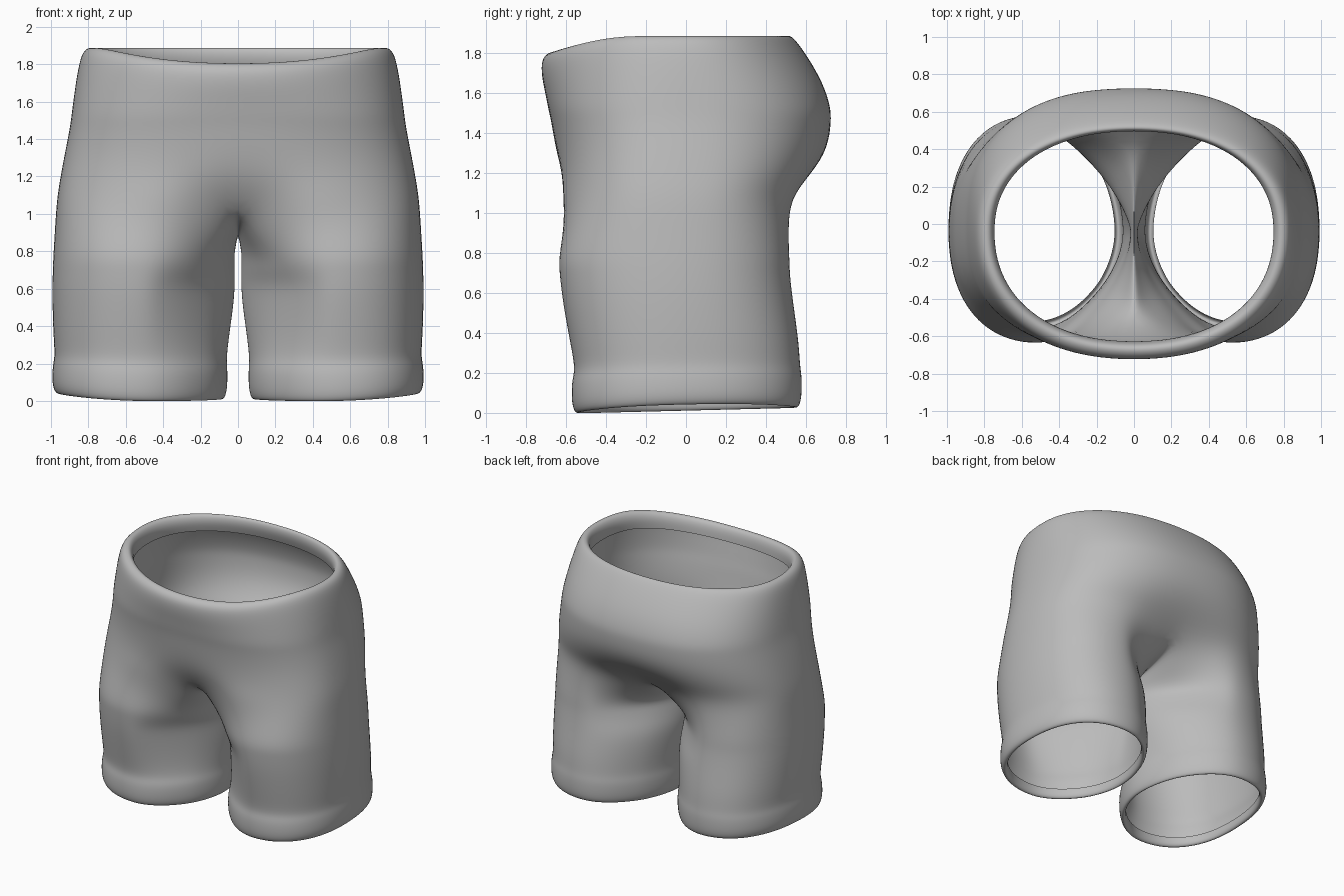
import bpy, bmesh, math
from math import cos, sin, pi, exp, radians

if "Cube" in bpy.data.objects:
    bpy.data.objects.remove(bpy.data.objects["Cube"])

N, K = 18, 8          # points on the half torso ring / along the crotch seam


def spow(v, e):
    return math.copysign(abs(v) ** e, v)


def oval(a, cx, hw, yf, yb, p):
    """Point on a superellipse with separate front and back depth."""
    yc = -0.04
    s = spow(sin(a), 2 / p)
    return cx + hw * spow(cos(a), 2 / p), yc + s * ((yb - yc) if s > 0 else (yc - yf))


def torso_row(z, hw, yf, yb, p, recess=0.0):
    row = []
    for i in range(N + 1):
        x, y = oval(-pi / 2 + pi * i / N, 0, hw, yf, yb, p)
        if i in (0, N):
            x = 0.0
        g = recess * exp(-(x / (0.22 if y < 0 else 0.32)) ** 2)
        # front of the waist dips
        w = min(1, max(0, (z - 1.5) / 0.3))
        dip = w * 0.09 * (max(0, -y - 0.28) / 0.42) ** 1.6
        row.append((x, y - math.copysign(g, y), z - dip - g * 0.3))
    return row


def leg_row(z, xin, xout, yf, yb, pf, pb):
    """pf and pb: roundness of the inner front and inner back quarter."""
    cx, hw = (xin + xout) / 2, (xout - xin) / 2
    angles = [radians(-140 + 280 * i / N) for i in range(N + 1)]
    angles += [radians(140 + 80 * j / K) for j in range(1, K)]
    row = []
    for a in angles:
        p = 2.3 if cos(a) > 0 else (pb if sin(a) > 0 else pf)
        x, y = oval(a, cx, hw, yf, yb, p)
        # hem tilts up to the outside and back
        w = max(0, 1 - z / 0.5)
        tilt = 0.025 * (y + 0.5) + 0.035 * max(0, (x - 0.4) / 0.6) ** 2
        row.append((x, y, z + w * tilt))
    return row


# waist lip (inside), rim, waistband, seat
torso = [torso_row(*r) for r in [
    (1.76, 0.755, -0.63, 0.52, 2.2),
    (1.83, 0.745, -0.635, 0.495, 2.2),
    (1.88, 0.765, -0.655, 0.50, 2.2),
    (1.893, 0.795, -0.69, 0.52, 2.2),
    (1.87, 0.835, -0.728, 0.55, 2.2),
    (1.78, 0.858, -0.726, 0.615, 2.25),
    (1.65, 0.878, -0.708, 0.69, 2.35),
    (1.53, 0.893, -0.692, 0.728, 2.45),
    (1.46, 0.902, -0.677, 0.730, 2.45),
    (1.33, 0.928, -0.656, 0.715, 2.45),
    (1.20, 0.952, -0.645, 0.658, 2.55, 0.03),
]]
# leg tops: half torso ring closed by the crotch seam
top = torso_row(1.08, 0.972, -0.655, 0.59, 2.6, 0.15)
back, front = top[N], top[0]
for j in range(1, K):
    t = j / K
    top.append((0.0, back[1] + (front[1] - back[1]) * t,
                back[2] + (front[2] - back[2]) * t - 0.145 * sin(pi * t)))

# legs, hem band, hem lip turned inside
legs = [leg_row(*r) for r in [
    (0.78, 0.018, 0.992, -0.645, 0.525, 1.8, 1.35),
    (0.70, 0.014, 0.995, -0.640, 0.527, 1.6, 1.4),
    (0.62, 0.014, 0.997, -0.632, 0.535, 1.4, 1.5),
    (0.52, 0.020, 0.997, -0.618, 0.548, 1.4, 1.7),
    (0.34, 0.046, 0.992, -0.584, 0.572, 1.55, 1.8),
    (0.215, 0.060, 0.983, -0.560, 0.578, 1.75, 1.85),
    (0.165, 0.054, 0.995, -0.578, 0.587, 1.85, 1.9),
    (0.06, 0.054, 1.0, -0.58, 0.587, 1.85, 1.9),
    (0.003, 0.068, 0.985, -0.566, 0.575, 1.85, 1.9),
    (-0.006, 0.088, 0.962, -0.542, 0.552, 1.85, 1.9),
    (0.02, 0.104, 0.946, -0.524, 0.536, 1.85, 1.9),
    (0.07, 0.100, 0.95, -0.527, 0.54, 1.85, 1.9),
]]
blend = [tuple((a + b) / 2 for a, b in zip(p, q)) for p, q in zip(top, legs[0])]

bm = bmesh.new()


def add(row):
    return [bm.verts.new(p) for p in row]


def skin(upper, lower, closed):
    n = len(lower)
    for i in range(n if closed else n - 1):
        j = (i + 1) % n
        bm.faces.new((lower[i], lower[j], upper[j], upper[i]))


t_rows = [add(r) for r in torso]
l_rows = [add(r) for r in [top, blend] + legs]
for u, l in zip(t_rows, t_rows[1:]):
    skin(u, l, False)
skin(t_rows[-1], l_rows[0][:N + 1], False)
for u, l in zip(l_rows, l_rows[1:]):
    skin(u, l, True)
for f in bm.faces:
    f.smooth = True

mesh = bpy.data.meshes.new("shorts")
bm.to_mesh(mesh)
bm.free()
shorts = bpy.data.objects.new("shorts", mesh)
bpy.context.collection.objects.link(shorts)

# single grey cloth
cloth = bpy.data.materials.new("grey cloth")
cloth.diffuse_color = (0.5, 0.5, 0.5, 1)
cloth.use_nodes = True
cloth.node_tree.nodes["Principled BSDF"].inputs["Base Color"].default_value = cloth.diffuse_color
mesh.materials.append(cloth)

mirror = shorts.modifiers.new("mirror", 'MIRROR')
mirror.use_axis[0] = True
mirror.use_clip = True
mirror.merge_threshold = 0.0005
sub = shorts.modifiers.new("smooth", 'SUBSURF')
sub.levels = sub.render_levels = 2
